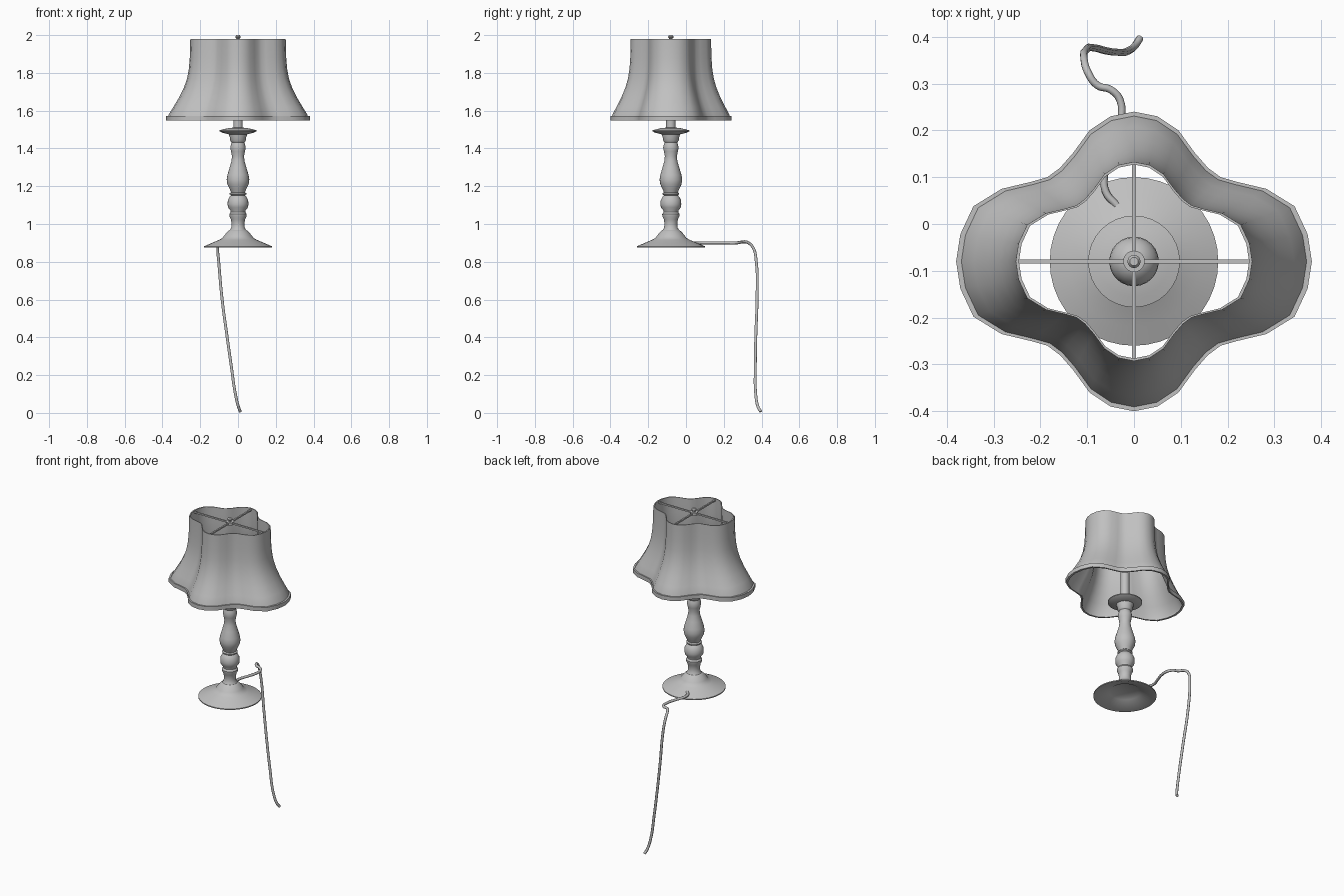
import bpy, bmesh, math
from mathutils import Vector

CY = -0.08  # lamp axis lies at x = 0, y = CY

grey = bpy.data.materials.new("plain grey")
grey.diffuse_color = (0.53, 0.53, 0.53, 1)


def finish(name, bm, angle=35):
    bmesh.ops.remove_doubles(bm, verts=bm.verts, dist=1e-5)
    bmesh.ops.recalc_face_normals(bm, faces=bm.faces)
    me = bpy.data.meshes.new(name)
    bm.to_mesh(me)
    bm.free()
    ob = bpy.data.objects.new(name, me)
    bpy.context.collection.objects.link(ob)
    me.materials.append(grey)
    bpy.ops.object.select_all(action='DESELECT')
    ob.select_set(True)
    bpy.context.view_layer.objects.active = ob
    bpy.ops.object.shade_smooth_by_angle(angle=math.radians(angle))
    return ob


def loft(name, outline, profile, closed=False, angle=35):
    """Scale an outline by each (scale, z) of the profile and skin the rings."""
    bm = bmesh.new()
    rings = [[bm.verts.new((x * s, y * s + CY, z)) for x, y in outline]
             for s, z in profile]
    pairs = list(zip(rings, rings[1:]))
    if closed:
        pairs.append((rings[-1], rings[0]))
    n = len(outline)
    for a, b in pairs:
        for i in range(n):
            j = (i + 1) % n
            bm.faces.new((a[i], a[j], b[j], b[i]))
    return finish(name, bm, angle)


def lathe(name, profile, sides=32, angle=35):
    circle = [(math.cos(2 * math.pi * i / sides), math.sin(2 * math.pi * i / sides))
              for i in range(sides)]
    return loft(name, circle, profile, angle=angle)


# Four-lobed outline: one quarter, mirrored in both axes
quarter = [(0.38, 0), (0.371, 0.058), (0.343, 0.118), (0.283, 0.155), (0.22, 0.17),
           (0.185, 0.18), (0.158, 0.20), (0.13, 0.232), (0.095, 0.28), (0.05, 0.31), (0, 0.32)]
half = quarter + [(-x, y) for x, y in quarter[-2::-1]]
lobes = half + [(x, -y) for x, y in half[-2:0:-1]]

# Flared shade with a thin wall
outer = [(0.985, 1.555), (0.965, 1.58), (0.90, 1.62), (0.82, 1.67), (0.755, 1.72),
         (0.71, 1.77), (0.685, 1.82), (0.672, 1.88), (0.667, 1.94), (0.665, 1.98)]
inner = [(s - 0.018, z) for s, z in reversed(outer)]
loft("shade", lobes, outer + inner, closed=True, angle=40)

# Band round the lower edge of the shade
loft("shade_trim", lobes, [(1.0, 1.548), (1.0, 1.573), (0.965, 1.573), (0.965, 1.548)],
     closed=True, angle=40)

# Wide foot, hollow underneath
lathe("base", [(0, 0.915), (0.075, 0.915), (0.09, 0.905), (0.172, 0.876), (0.18, 0.876),
               (0.18, 0.882), (0.14, 0.899), (0.10, 0.916), (0.082, 0.926), (0.075, 0.936),
               (0.064, 0.950), (0.052, 0.962), (0.045, 0.968), (0.030, 0.972), (0, 0.972)], 40)

# Turned column
lathe("column", [(0.045, 0.965), (0.036, 0.98), (0.034, 1.00), (0.037, 1.025), (0.045, 1.04),
                 (0.046, 1.052), (0.039, 1.063), (0.040, 1.072), (0.053, 1.088),
                 (0.055, 1.105), (0.054, 1.125), (0.045, 1.143), (0.037, 1.152),
                 (0.044, 1.157), (0.044, 1.163), (0.037, 1.168), (0.044, 1.185),
                 (0.056, 1.21), (0.060, 1.235), (0.056, 1.26), (0.044, 1.30),
                 (0.034, 1.335), (0.032, 1.36), (0.037, 1.385), (0.041, 1.405),
                 (0.037, 1.42), (0.034, 1.432), (0.042, 1.443), (0.043, 1.458),
                 (0.050, 1.475), (0.050, 1.49)], 24)

# Drip dish under the socket
lathe("dish", [(0, 1.475), (0.05, 1.475), (0.085, 1.484), (0.098, 1.491), (0.098, 1.496),
               (0.075, 1.502), (0.045, 1.509), (0, 1.511)])

# Socket tube and bulb
lathe("socket", [(0, 1.50), (0.025, 1.50), (0.025, 1.73), (0, 1.73)], 20)
lathe("bulb", [(0.022, 1.72), (0.028, 1.74), (0.044, 1.765)] +
      [(0.053 * math.cos(math.radians(a)), 1.80 + 0.053 * math.sin(math.radians(a)))
       for a in range(-15, 91, 15)], 24)

# Cross bars carrying the shade, with hub and finial
for name, sx, sy in (("cross_bar_side", 0.495, 0.009), ("cross_bar_front", 0.009, 0.416)):
    bm = bmesh.new()
    bmesh.ops.create_cube(bm, size=1)
    for v in bm.verts:
        v.co = Vector((v.co.x * sx, v.co.y * sy + CY, v.co.z * 0.009 + 1.969))
    finish(name, bm)
lathe("hub", [(0, 1.96), (0.023, 1.96), (0.023, 1.977), (0, 1.977)], 20)
lathe("finial", [(0.009, 1.975), (0.009, 1.983), (0.014, 1.987), (0.014, 1.993),
                 (0.009, 2.0), (0, 2.0)], 16)

# Power cord: runs back from the foot, then hangs to the floor
path = [(-0.037, 0.04, 0.90), (-0.06, 0.068, 0.90), (-0.063, 0.105, 0.90),
        (-0.045, 0.16, 0.90), (-0.029, 0.215, 0.90), (-0.03, 0.265, 0.90),
        (-0.05, 0.287, 0.903), (-0.078, 0.296, 0.905), (-0.099, 0.325, 0.903),
        (-0.107, 0.355, 0.875), (-0.102, 0.372, 0.80), (-0.084, 0.376, 0.60),
        (-0.06, 0.370, 0.42), (-0.036, 0.367, 0.25), (-0.012, 0.370, 0.09),
        (0.003, 0.382, 0.03), (0.012, 0.396, 0.007)]
cu = bpy.data.curves.new("cord", 'CURVE')
cu.dimensions = '3D'
cu.bevel_depth = 0.008
cu.bevel_resolution = 2
cu.resolution_u = 5
cu.use_fill_caps = True
sp = cu.splines.new('BEZIER')
sp.bezier_points.add(len(path) - 1)
for p, co in zip(sp.bezier_points, path):
    p.co = co
    p.handle_left_type = p.handle_right_type = 'AUTO'
cu.materials.append(grey)
cord = bpy.data.objects.new("cord", cu)
bpy.context.collection.objects.link(cord)
